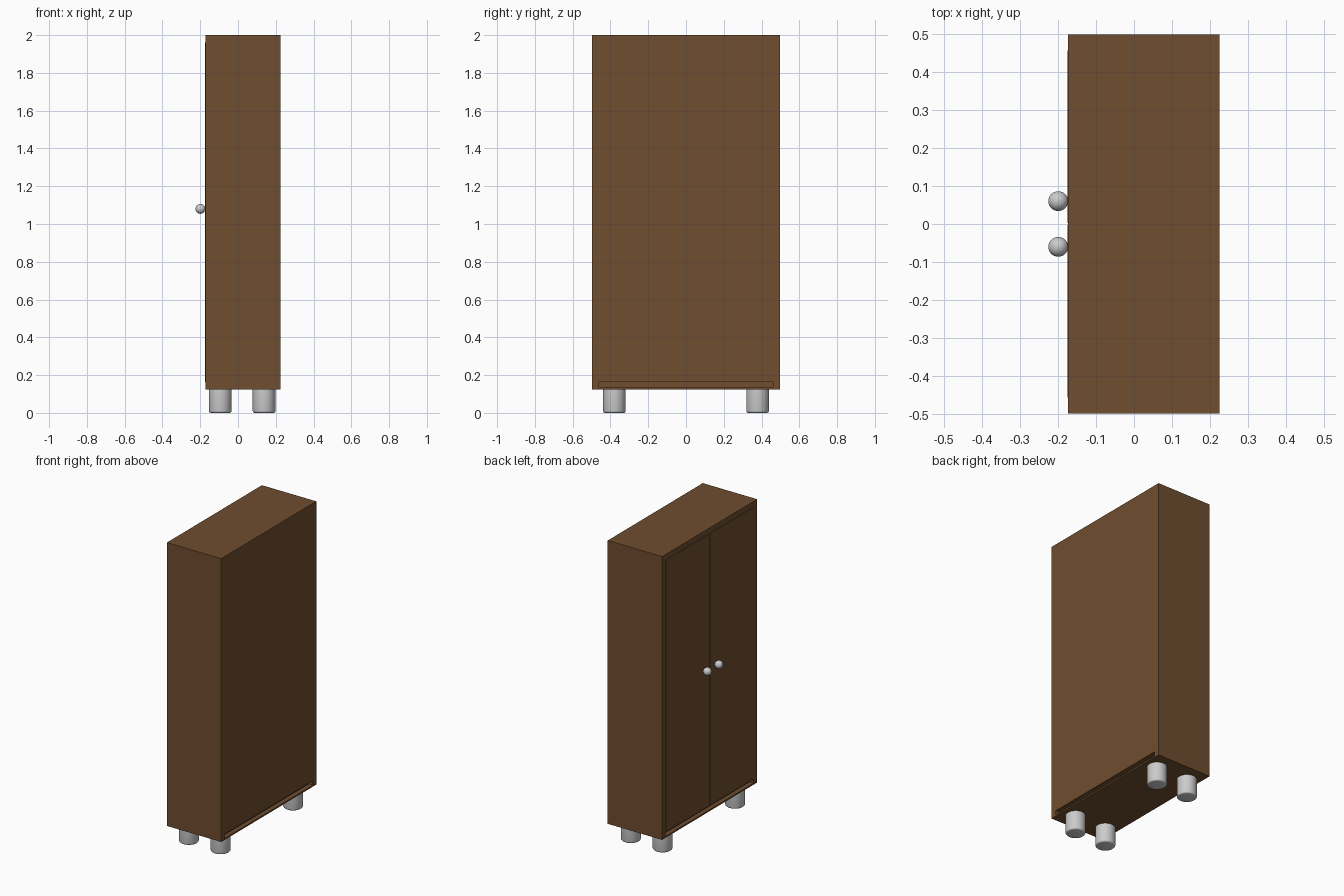
import bpy, bmesh
from mathutils import Vector

if "Cube" in bpy.data.objects:
    bpy.data.objects.remove(bpy.data.objects["Cube"])

brown = bpy.data.materials.new("brown_wood")
brown.diffuse_color = (0.16, 0.075, 0.028, 1)
brown.use_nodes = True
brown.node_tree.nodes["Principled BSDF"].inputs["Base Color"].default_value = brown.diffuse_color


def add_object(name, bm, mat=None):
    mesh = bpy.data.meshes.new(name)
    bm.to_mesh(mesh)
    bm.free()
    ob = bpy.data.objects.new(name, mesh)
    bpy.context.collection.objects.link(ob)
    if mat:
        mesh.materials.append(mat)
    return ob


def box(name, lo, hi, mat=brown):
    lo, hi = Vector(lo), Vector(hi)
    bm = bmesh.new()
    bmesh.ops.create_cube(bm, size=1)
    for v in bm.verts:
        v.co = (lo + hi) / 2 + v.co * (hi - lo)
    return add_object(name, bm, mat)


def cut(target, cutter):
    cutter.hide_render = True
    cutter.hide_set(True)
    mod = target.modifiers.new(cutter.name, "BOOLEAN")
    mod.operation = "DIFFERENCE"
    mod.solver = "EXACT"
    mod.object = cutter


def smooth(ob, angle=0.7):
    bpy.ops.object.select_all(action="DESELECT")
    ob.select_set(True)
    bpy.context.view_layer.objects.active = ob
    bpy.ops.object.shade_smooth_by_angle(angle=angle)


X0, X1, Y, Z0, Z1 = -0.173, 0.225, 0.497, 0.125, 2.0

# Cabinet body with a door recess on one side and a low slot on the other
body = box("cabinet_body", (X0, -Y, Z0), (X1, Y, Z1))
cut(body, box("door_recess_cutter", (X0 - 0.1, -0.46, 0.135), (X0 + 0.03, 0.46, 1.964), None))
cut(body, box("back_slot_cutter", (X1 - 0.03, -0.46, 0.135), (X1 + 0.1, 0.46, 0.163), None))

for side, s in (("left", 1), ("right", -1)):
    # Doors, flush with the frame, with a narrow gap all round
    ys = sorted((0.002 * s, 0.456 * s))
    box(f"{side}_door", (X0 - 0.001, ys[0], 0.163), (X0 + 0.031, ys[1], 1.96))

    # Round door knobs
    bm = bmesh.new()
    bmesh.ops.create_uvsphere(bm, u_segments=32, v_segments=16, radius=0.026)
    knob = add_object(f"{side}_door_knob", bm)
    knob.location = (-0.199, 0.06 * s, 1.08)
    smooth(knob)

    # Cylindrical feet with rounded lower edges
    for end, x in (("front", -0.094), ("rear", 0.138)):
        bm = bmesh.new()
        bmesh.ops.create_cone(bm, cap_ends=True, segments=32, radius1=0.06, radius2=0.06, depth=0.127)
        rim = [e for e in bm.edges if all(v.co.z < 0 for v in e.verts)]
        bmesh.ops.bevel(bm, geom=rim, offset=0.01, segments=3, profile=0.5, affect="EDGES")
        foot = add_object(f"{side}_{end}_foot", bm)
        foot.location = (x, 0.379 * s, 0.0635)
        smooth(foot)
